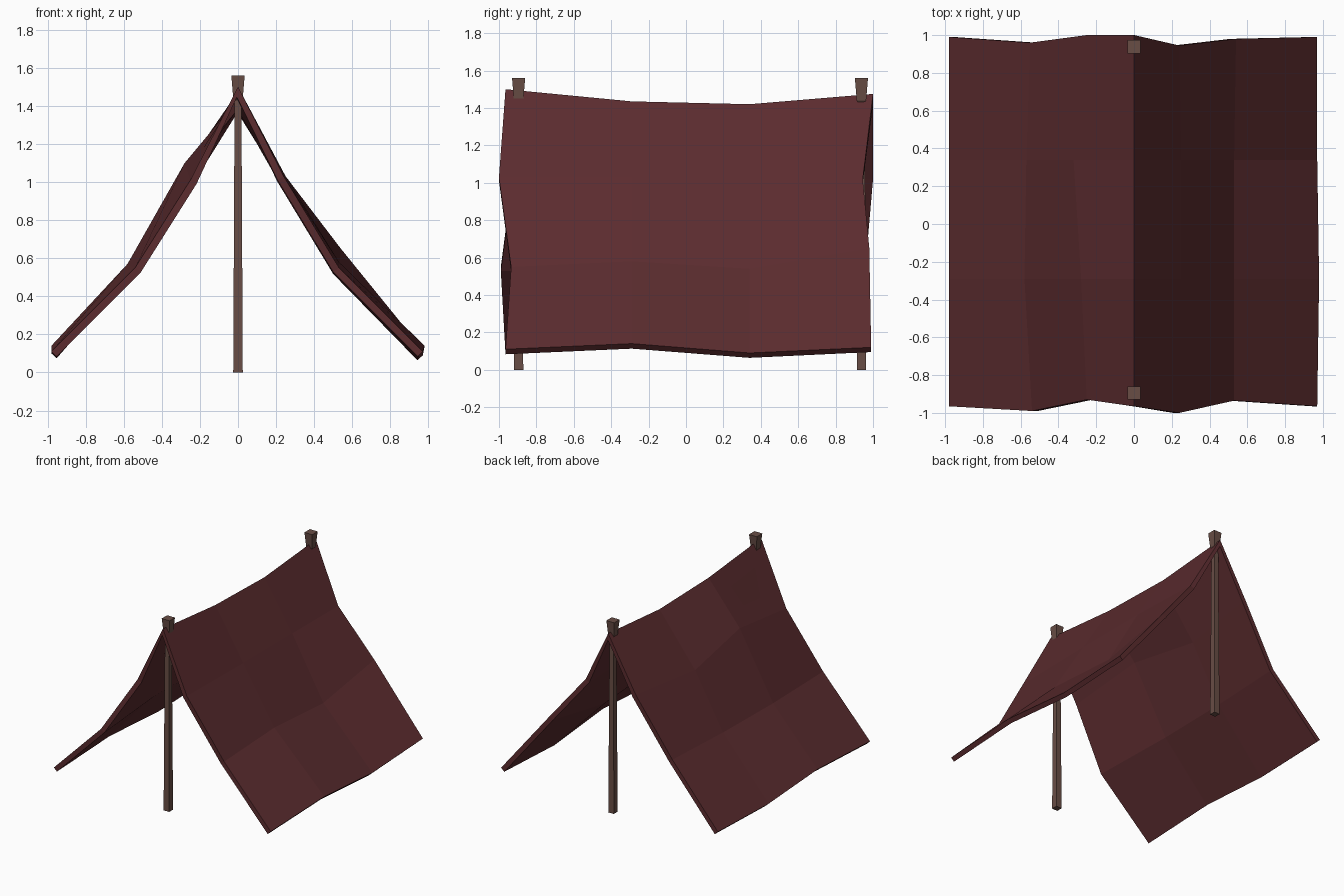
import bpy, bmesh

if "Cube" in bpy.data.objects:
    bpy.data.objects.remove(bpy.data.objects["Cube"])

def material(name, rgb):
    m = bpy.data.materials.new(name)
    m.diffuse_color = (*rgb, 1)
    m.use_nodes = True
    m.node_tree.nodes["Principled BSDF"].inputs["Base Color"].default_value = m.diffuse_color
    return m

def make_object(name, bm, mat):
    bmesh.ops.recalc_face_normals(bm, faces=bm.faces)
    me = bpy.data.meshes.new(name)
    bm.to_mesh(me)
    bm.free()
    me.materials.append(mat)
    ob = bpy.data.objects.new(name, me)
    bpy.context.collection.objects.link(ob)
    return ob

cloth_mat = material("cloth", (0.105, 0.025, 0.028))
wood_mat = material("wood", (0.14, 0.075, 0.06))

# Cloth: four cross-sections (x, z), front to back, seven points each
rows = [
    [(-.98, .11), (-.54, .55), (-.25, 1.01), (0, 1.50), (.24, 1.03), (.53, .55), (.97, .11)],
    [(-.98, .14), (-.58, .57), (-.28, 1.10), (0, 1.435), (.25, 1.03), (.53, .58), (.98, .14)],
    [(-.98, .10), (-.57, .57), (-.32, 1.01), (0, 1.42), (.25, 1.03), (.53, .54), (.97, .09)],
    [(-.98, .12), (-.55, .58), (-.25, 1.04), (0, 1.475), (.24, 1.02), (.54, .65), (.97, .12)],
]
front_y = [-.965, -.99, -.93, -.965, -1.0, -.935, -.965]
back_y = [.99, .96, 1.0, 1.0, .945, .98, .99]
row_y = [front_y, [-.29] * 7, [.34] * 7, back_y]

bm = bmesh.new()
grid = [[bm.verts.new((x, y, z)) for (x, z), y in zip(r, ys)]
        for r, ys in zip(rows, row_y)]
for a, b in zip(grid, grid[1:]):
    for i in range(6):
        bm.faces.new((a[i], a[i + 1], b[i + 1], b[i]))
bm.normal_update()
if sum(f.normal.z for f in bm.faces) < 0:
    bmesh.ops.reverse_faces(bm, faces=bm.faces)
# Give the sheet thickness on its inner side
bm.verts.index_update()
outer = list(bm.verts)
normals = [v.normal.copy() for v in outer]
faces = list(bm.faces)
border = [e for e in bm.edges if e.is_boundary]
inner = {}
for v, n in zip(outer, normals):
    n.y = 0
    n.normalize()
    t = 0.055 if abs(v.co.x) < .01 else 0.038
    inner[v] = bm.verts.new(v.co - n * t)
for f in faces:
    bm.faces.new([inner[v] for v in reversed(f.verts)])
for e in border:
    a, b = e.verts
    bm.faces.new((a, b, inner[b], inner[a]))
make_object("tent_cloth", bm, cloth_mat)

# Poles: square section, tapering shaft with a flared head
def pole(name, y):
    bm = bmesh.new()
    rings = []
    for z, h in [(0, .025), (1.43, .018), (1.44, .025), (1.56, .035)]:
        rings.append([bm.verts.new((sx * h, y + sy * h, z))
                      for sx, sy in [(-1, -1), (1, -1), (1, 1), (-1, 1)]])
    for a, b in zip(rings, rings[1:]):
        for i in range(4):
            j = (i + 1) % 4
            bm.faces.new((a[i], a[j], b[j], b[i]))
    bm.faces.new(rings[0][::-1])
    bm.faces.new(rings[-1])
    make_object(name, bm, wood_mat)

pole("front_pole", -.895)
pole("back_pole", .938)
